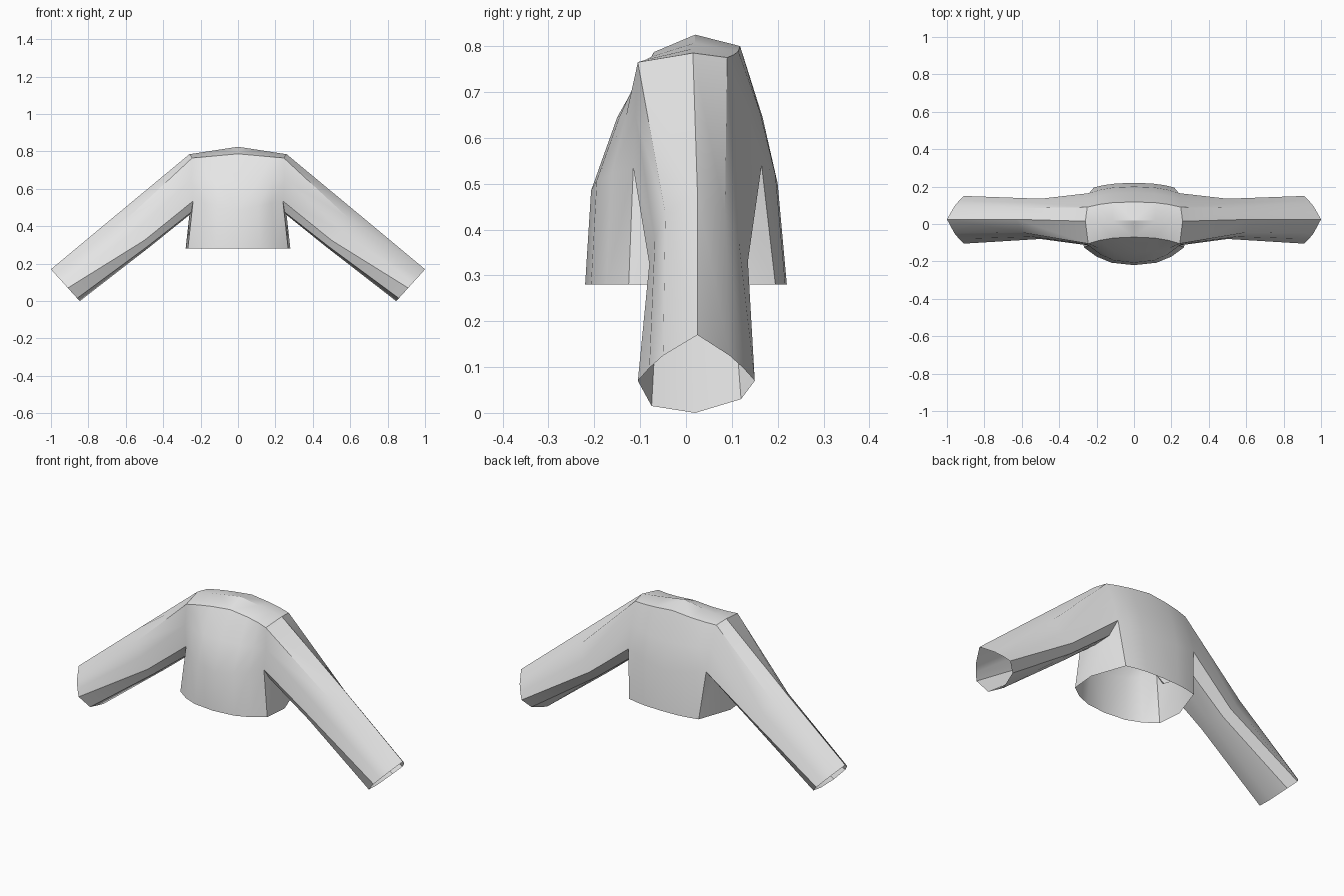
import bpy
import bmesh
import math

cube = bpy.data.objects.get("Cube")
if cube:
    bpy.data.objects.remove(cube, do_unlink=True)

# Single cloth colour
cloth = bpy.data.materials.new("light_grey_cloth")
cloth.use_nodes = True
GREY = (0.8, 0.8, 0.8, 1.0)
cloth.diffuse_color = GREY
cloth.node_tree.nodes["Principled BSDF"].inputs["Base Color"].default_value = GREY

# Torso centre line (y, z), from front hem over the neck to back hem
CENTRE = [(-.22, .28), (-.207, .485), (-.15, .645), (-.07, .787), (.02, .825),
          (.118, .80), (.167, .645), (.20, .50), (.22, .28)]

# Sleeve rings: front, front mid, front upper, top, back upper, back mid, back,
# then the underside from back to front
ARMHOLE = [(.24, -.115, .535), (.25, -.11, .65), (.245, -.105, .765), (.26, .015, .785),
           (.25, .09, .775), (.245, .135, .66), (.24, .165, .54),
           (.25, .11, .475), (.26, .02, .46), (.25, -.08, .475)]
ELBOW = [(.50, -.08, .325), (.55, -.068, .378), (.60, -.045, .435), (.63, .025, .478),
         (.60, .085, .435), (.55, .115, .378), (.50, .135, .33),
         (.48, .10, .295), (.465, .02, .295), (.48, -.06, .295)]
CUFF = [(.91, -.105, .07), (.935, -.08, .098), (.96, -.05, .125), (1.0, .025, .17),
        (.96, .095, .125), (.935, .125, .098), (.91, .15, .07),
        (.87, .12, .03), (.845, .02, 0), (.86, -.075, .015)]
HEM_FRONT, HEM_SIDE, HEM_BACK = (.268, -.125, .28), (.28, .01, .28), (.215, .195, .28)

bm = bmesh.new()
rings = [[bm.verts.new(p) for p in ring] for ring in (ARMHOLE, ELBOW, CUFF)]
arm = rings[0]
hem_f, hem_s, hem_b = [bm.verts.new(p) for p in (HEM_FRONT, HEM_SIDE, HEM_BACK)]

# Torso: rows bulge from the centre line out to the armhole and hem corners
grid = []
for (y, z), edge in zip(CENTRE, [hem_f] + arm[:7] + [hem_b]):
    row = []
    for t in (0, .45, .75):
        row.append(bm.verts.new((edge.co.x * t,
                                 y + (edge.co.y - y) * t ** 2.5,
                                 z + (edge.co.z - z) * t)))
    grid.append(row + [edge])
for a, b in zip(grid, grid[1:]):
    for j in range(3):
        bm.faces.new((a[j], a[j + 1], b[j + 1], b[j]))

# Side panel below the armpit
f, bk, bl, bottom, fl = arm[0], arm[6], arm[7], arm[8], arm[9]
bm.faces.new((hem_f, fl, f))
bm.faces.new((hem_f, hem_s, bottom, fl))
bm.faces.new((hem_s, hem_b, bl, bottom))
bm.faces.new((hem_b, bk, bl))

# Sleeve, open at the cuff
for a, b in zip(rings, rings[1:]):
    for k in range(10):
        n = (k + 1) % 10
        bm.faces.new((a[k], b[k], b[n], a[n]))

mesh = bpy.data.meshes.new("jacket")
bm.to_mesh(mesh)
bm.free()
mesh.materials.append(cloth)
jacket = bpy.data.objects.new("jacket", mesh)
bpy.context.collection.objects.link(jacket)

# Smooth cloth with sharp seams
mesh.shade_smooth()
mesh.set_sharp_from_angle(angle=math.radians(32))

# Other half
mirror = jacket.modifiers.new("mirror_halves", 'MIRROR')
mirror.use_axis[0] = True
mirror.use_clip = True
mirror.merge_threshold = 0.001
